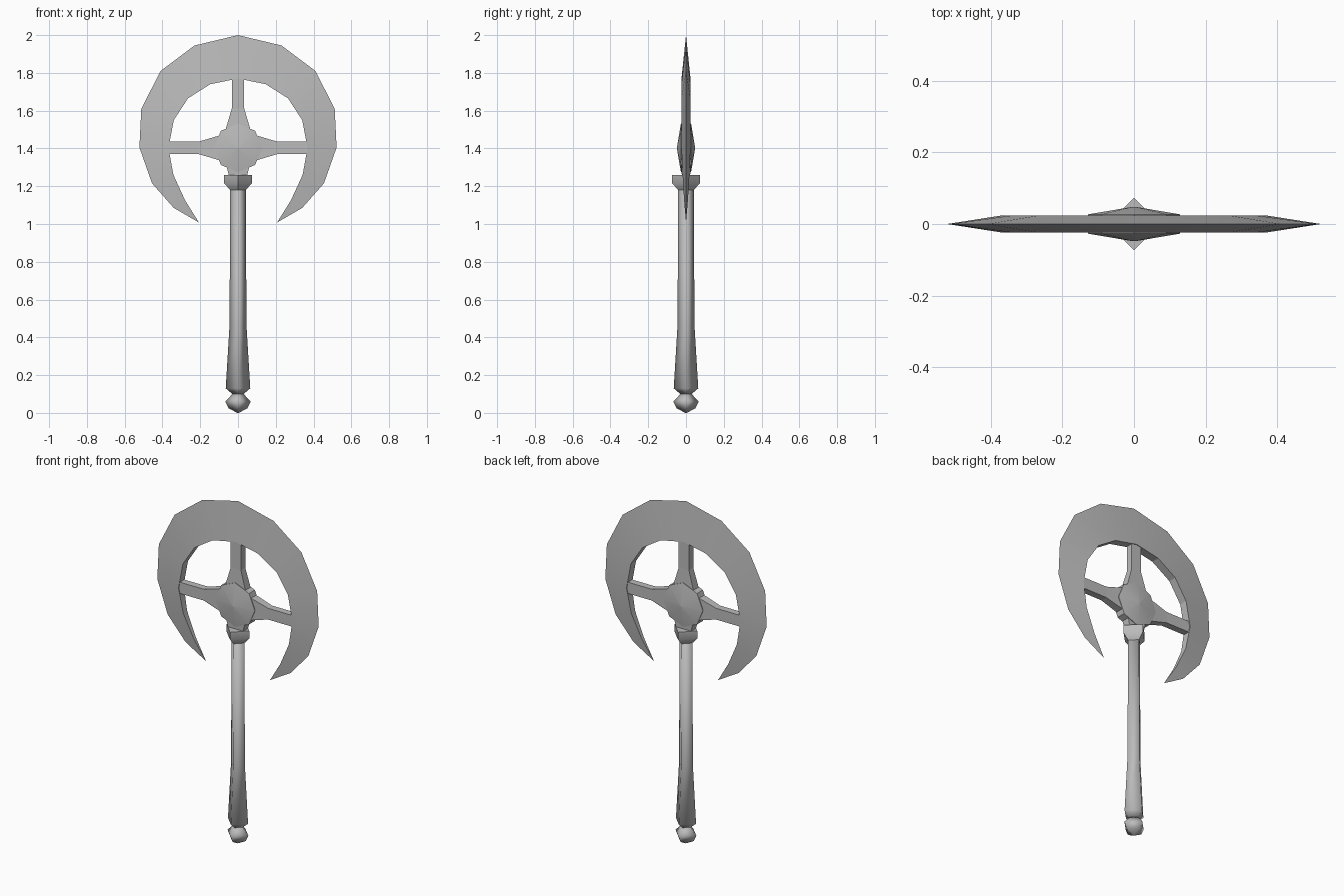
import bpy, bmesh, math

cube = bpy.data.objects.get("Cube")
if cube:
    bpy.data.objects.remove(cube)

steel = bpy.data.materials.new("grey_steel")
GREY = (0.5, 0.5, 0.5, 1)
steel.diffuse_color = GREY
steel.use_nodes = True
steel.node_tree.nodes["Principled BSDF"].inputs["Base Color"].default_value = GREY

CENTRE = 1.403  # height of the hub


def finish(name, bm, angle=None):
    bmesh.ops.remove_doubles(bm, verts=bm.verts, dist=1e-5)
    bmesh.ops.recalc_face_normals(bm, faces=bm.faces)
    mesh = bpy.data.meshes.new(name)
    bm.to_mesh(mesh)
    bm.free()
    mesh.materials.append(steel)
    obj = bpy.data.objects.new(name, mesh)
    bpy.context.collection.objects.link(obj)
    if angle:
        bpy.ops.object.select_all(action='DESELECT')
        bpy.context.view_layer.objects.active = obj
        obj.select_set(True)
        bpy.ops.object.shade_smooth_by_angle(angle=math.radians(angle))
    return obj


def lathe(name, profile, sides, angle):
    """Stack of regular rings about z, capped at both ends."""
    bm = bmesh.new()
    rings = [[bm.verts.new((r * math.cos(math.tau * i / sides),
                            r * math.sin(math.tau * i / sides), z))
              for i in range(sides)] for r, z in profile]
    for a, b in zip(rings, rings[1:]):
        for i in range(sides):
            j = (i + 1) % sides
            bm.faces.new((a[i], a[j], b[j], b[i]))
    bm.faces.new(rings[0])
    bm.faces.new(rings[-1])
    return finish(name, bm, angle)


# Crescent blade: sharp outer edge, thick inner rim, mirrored across x
outer = [(0, 2.0), (0.23, 1.945), (0.41, 1.81), (0.512, 1.61),
         (0.522, 1.405), (0.455, 1.215), (0.34, 1.085), (0.207, 1.008)]
inner = [(0, 1.77, 0.024), (0.147, 1.74, 0.024), (0.265, 1.665, 0.024),
         (0.34, 1.55, 0.024), (0.368, 1.403, 0.024), (0.342, 1.26, 0.018),
         (0.28, 1.125, 0.01), (0.207, 1.008, 0)]
bm = bmesh.new()
for side in (1, -1):
    edge = [bm.verts.new((side * x, 0, z)) for x, z in outer]
    front = [bm.verts.new((side * x, -t, z)) for x, z, t in inner[:-1]] + [edge[-1]]
    back = [bm.verts.new((side * x, t, z)) for x, z, t in inner[:-1]] + [edge[-1]]
    for p, q in ((edge, front), (front, back), (back, edge)):
        for i in range(len(p) - 1):
            ring = list(dict.fromkeys((p[i], p[i + 1], q[i + 1], q[i])))
            if len(ring) > 2:
                bm.faces.new(ring)
finish("crescent_blade", bm, 20)


# Flared spokes running from the hub to the blade rim
def spoke(name, turn, stations):
    bm = bmesh.new()
    rings = []
    for d, w, t in stations:
        ring = []
        for sw, st in ((1, 1), (-1, 1), (-1, -1), (1, -1)):
            x = d * math.cos(turn) - sw * w * math.sin(turn)
            z = d * math.sin(turn) + sw * w * math.cos(turn)
            ring.append(bm.verts.new((x, st * t, CENTRE + z)))
        rings.append(ring)
    for a, b in zip(rings, rings[1:]):
        for i in range(4):
            j = (i + 1) % 4
            bm.faces.new((a[i], a[j], b[j], b[i]))
    bm.faces.new(rings[0])
    bm.faces.new(rings[-1])
    finish(name, bm)


flare = [(0.0, 0.08, 0.024), (0.1, 0.065, 0.024), (0.208, 0.033, 0.02), (0.372, 0.033, 0.02)]
for name, turn in (("left_spoke", 0), ("top_spoke", math.pi / 2), ("right_spoke", math.pi)):
    spoke(name, turn, flare)
spoke("lower_spoke", -math.pi / 2, [(0.0, 0.08, 0.024), (0.1, 0.06, 0.024), (0.2, 0.035, 0.02)])

# Octagonal hub, domed on front and back
hub = lathe("hub", [(0.004, -0.048), (0.128, -0.027), (0.128, 0.027), (0.004, 0.048)], 8, 30)
hub.rotation_euler.x = math.pi / 2
hub.location.z = CENTRE

# Four-sided shaft with its corners to the front, back and sides
lathe("shaft", [(0.03, 0.1), (0.065, 0.13), (0.045, 0.46), (0.041, 1.2)], 4, 95)
lathe("pommel", [(0.004, 0.0), (0.05, 0.025), (0.067, 0.06), (0.03, 0.1)], 4, 95)
lathe("collar", [(0.041, 1.18), (0.073, 1.215), (0.073, 1.26), (0.03, 1.26)], 4, 40)
